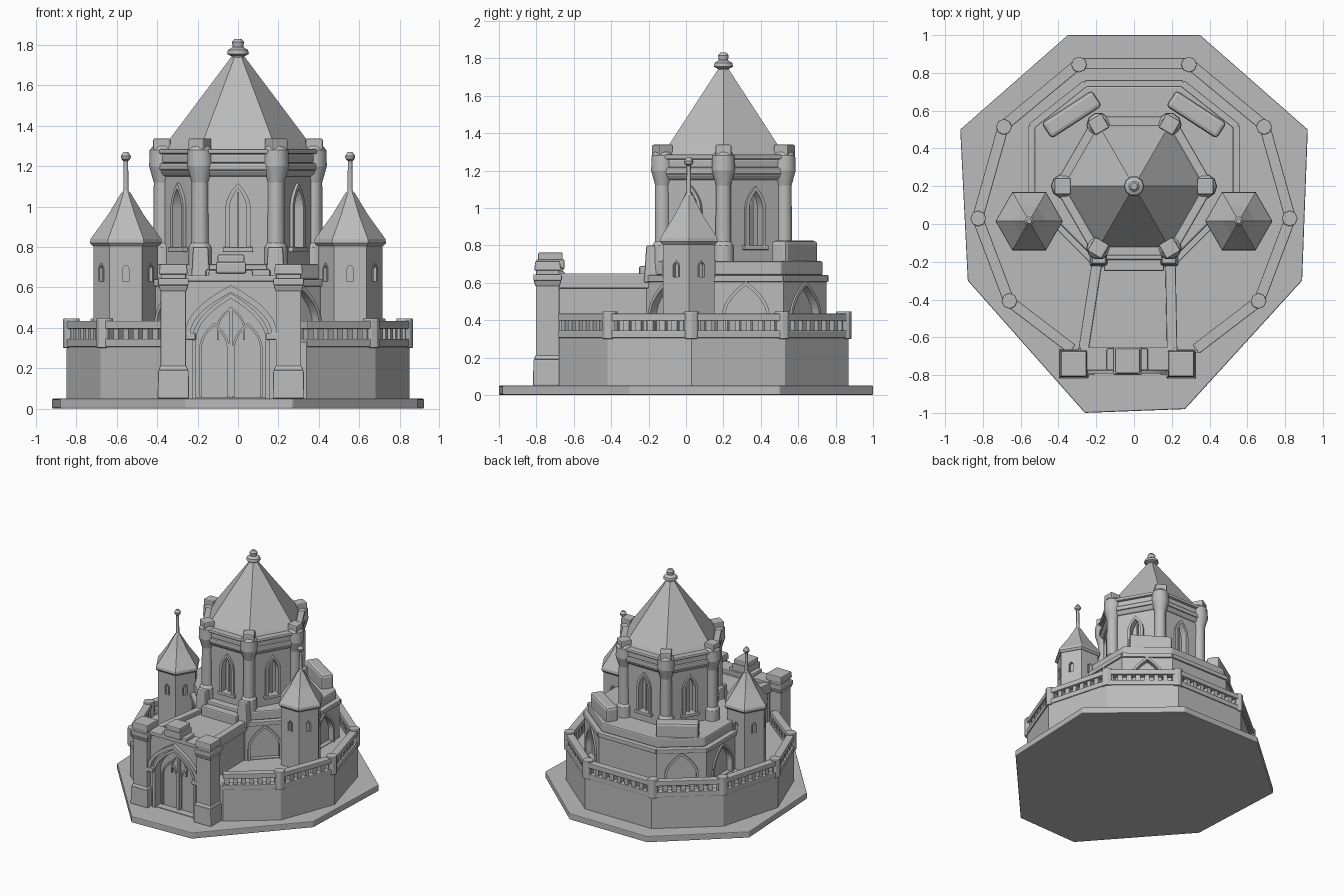
import bpy, bmesh, math
from mathutils import Matrix, Vector

if "Cube" in bpy.data.objects:
    bpy.data.objects.remove(bpy.data.objects["Cube"])

stone = bpy.data.materials.new("grey stone")
stone.use_nodes = True
GREY = (0.5, 0.5, 0.5, 1)
stone.diffuse_color = GREY
stone.node_tree.nodes["Principled BSDF"].inputs["Base Color"].default_value = GREY


def build(name, pieces, bevel=0.0, cuts=None, smooth=False):
    """Each piece is (profile, low, high, matrix, top scale), extruded along local z."""
    bm = bmesh.new()
    for profile, low, high, matrix, taper in pieces:
        mid = sum((Vector(p) for p in profile), Vector((0, 0))) / len(profile)
        base = [bm.verts.new(matrix @ Vector((*p, low))) for p in profile]
        top = [bm.verts.new(matrix @ Vector((*(mid + (Vector(p) - mid) * taper), high))) for p in profile]
        bm.faces.new(base[::-1])
        bm.faces.new(top)
        for i in range(len(base)):
            j = (i + 1) % len(base)
            bm.faces.new((base[i], base[j], top[j], top[i]))
    bmesh.ops.recalc_face_normals(bm, faces=bm.faces)
    mesh = bpy.data.meshes.new(name)
    bm.to_mesh(mesh)
    bm.free()
    mesh.materials.append(stone)
    obj = bpy.data.objects.new(name, mesh)
    bpy.context.collection.objects.link(obj)
    if bevel:
        mod = obj.modifiers.new("soft edges", 'BEVEL')
        mod.width, mod.segments, mod.limit_method = bevel, 2, 'ANGLE'
    if cuts:
        cutter = build(name + "_cutter", cuts)
        cutter.hide_render = True
        cutter.hide_viewport = True
        mod = obj.modifiers.new("recesses", 'BOOLEAN')
        mod.object, mod.operation, mod.solver = cutter, 'DIFFERENCE', 'EXACT'
    if smooth:
        bpy.ops.object.select_all(action='DESELECT')
        obj.select_set(True)
        bpy.context.view_layer.objects.active = obj
        bpy.ops.object.shade_smooth_by_angle(angle=math.radians(50))
    return obj


def prism(profile, low, high, taper=1.0):
    return (profile, low, high, Matrix(), taper)


def on_wall(frame, profile, low, high):
    return (profile, low, high, frame, 1.0)


def rect(x0, x1, y0, y1):
    return [(x0, y0), (x1, y0), (x1, y1), (x0, y1)]


def square(x, y, r):
    return rect(x - r, x + r, y - r, y + r)


def ngon(n, r, x=0, y=0):
    return [(x + r * math.cos(math.tau * i / n), y + r * math.sin(math.tau * i / n)) for i in range(n)]


def mirrored(points):
    return points + [(-x, y) for x, y in reversed(points)]


def wall(x, y, angle):
    """Frame with local x along the wall, y up and z outward."""
    n, up = Vector((math.cos(angle), math.sin(angle), 0)), Vector((0, 0, 1))
    return Matrix.Translation((x, y, 0)) @ Matrix((up.cross(n), up, n)).transposed().to_4x4()


def edges(points):
    for (ax, ay), (bx, by) in zip(points, points[1:] + points[:1]):
        frame = wall((ax + bx) / 2, (ay + by) / 2, math.atan2(ax - bx, by - ay))
        yield frame, math.hypot(bx - ax, by - ay)


def arch(w, foot, spring, apex):
    half = [(w * (1 - (i / 8) ** 2), spring + (apex - spring) * i / 8) for i in range(9)]
    return [(w, foot)] + half + [(-x, z) for x, z in half[-2::-1]] + [(-w, foot)]


def arch_ring(w, foot, spring, apex, t):
    return arch(w + t, foot, spring, apex + t * 1.3) + arch(w, foot, spring, apex)[::-1]


def lathe(name, x, y, profile, n, smooth=False):
    build(name, [prism(ngon(n, r0, x, y), z0, z1, r1 / r0)
                 for (r0, z0), (r1, z1) in zip(profile, profile[1:])], smooth=smooth)


# Base slab and terrace
build("base_slab", [prism([(0.27, -0.98), (0.89, -0.3), (0.92, 0.5), (0.35, 1), (-0.35, 1),
                           (-0.92, 0.5), (-0.88, -0.3), (-0.26, -1)], 0, 0.05)], 0.006)
terrace = mirrored([(0.34, -0.68), (0.68, -0.42), (0.85, 0.03), (0.71, 0.53), (0.3, 0.87)])
build("terrace", [prism(terrace, 0.05, 0.33)])

# Balustrade around the terrace, open at the gate
rails, balusters = [], []
for frame, length in list(edges(terrace))[:-1]:
    h = length / 2
    rails.append(on_wall(frame, rect(-h, h, 0.395, 0.435), -0.05, 0.008))
    rails.append(on_wall(frame, rect(-h, h, 0.305, 0.345), -0.05, 0.008))
    count = round(length / 0.065)
    for i in range(count):
        u = -h + length * (i + 0.5) / count
        balusters.append(on_wall(frame, rect(u - 0.017, u + 0.017, 0.34, 0.4), -0.045, -0.005))
build("balustrade_rails", rails, 0.005)
build("balusters", balusters)
build("balustrade_posts", [prism(ngon(8, 0.042, x * 0.97, y * 0.97), 0.3, 0.447) for x, y in terrace[1:-1]], 0.005)

# Lower storey with pointed blind arches
storey = mirrored([(0.21, -0.21), (0.42, 0), (0.55, 0.12), (0.55, 0.52), (0.26, 0.75)])
sides = list(edges(storey))
arched = [sides[i][0] for i in (0, 2, 3, 5, 6, 8)]
build("lower_storey", [prism(storey, 0.3, 0.64)],
      cuts=[on_wall(f, arch(0.11, 0.335, 0.42, 0.585), -0.035, 0.05) for f in arched])
build("lower_storey_arches", [on_wall(f, arch_ring(0.11, 0.33, 0.42, 0.585, 0.018), -0.01, 0.012) for f in arched])
build("lower_storey_cornice", [on_wall(f, rect(-l / 2, l / 2, 0.605, 0.64), -0.04, 0.012) for f, l in sides], 0.005)
build("upper_ledge", [prism([(x * 0.96, 0.27 + (y - 0.27) * 0.96) for x, y in storey], 0.64, 0.715)], 0.01)
for side, label in ((-1, "right"), (1, "left")):
    frame = wall(side * 0.33, 0.58, math.radians(90 - side * 33))
    build(label + "_back_parapet", [on_wall(frame, rect(-0.16, 0.16, 0.6, 0.825), -0.05, 0.05)], 0.02)

# Main hexagonal tower
CY = 0.2
hexagon = ngon(6, 0.385, 0, CY)
faces = [f for f, l in edges(hexagon)]
build("main_tower", [prism(hexagon, 0.6, 1.2)],
      cuts=[on_wall(f, arch(0.042, 0.8, 0.99, 1.09), -0.04, 0.05) for f in faces])
build("tower_window_frames", [on_wall(f, arch_ring(0.042, 0.79, 0.99, 1.09, 0.02), -0.01, 0.016) for f in faces])
build("tower_window_sills", [on_wall(f, rect(-0.075, 0.075, 0.775, 0.8), -0.01, 0.025) for f in faces], 0.005)
build("tower_window_mullions", [on_wall(f, rect(-0.006, 0.006, 0.8, 1.07), -0.04, -0.015) for f in faces])
build("tower_cornice", [prism(ngon(6, 0.395, 0, CY), 1.15, 1.18, 1.06), prism(ngon(6, 0.422, 0, CY), 1.18, 1.215),
                        prism(ngon(6, 0.408, 0, CY), 1.215, 1.26), prism(ngon(6, 0.425, 0, CY), 1.26, 1.285)], 0.008)
for i, (x, y) in enumerate(ngon(6, 0.375, 0, CY)):
    lathe("tower_column_%d" % i, x, y, [(0.06, 0.7), (0.058, 0.8), (0.044, 0.82), (0.042, 1.12), (0.065, 1.2),
                                        (0.062, 1.28), (0.046, 1.3)], 10, True)
    frame = wall(x, y, math.radians(60 * i))
    build("tower_merlon_%d" % i, [on_wall(frame, rect(-0.043, 0.043, 1.27, 1.338), -0.04, 0.045)], 0.008)
for side, label in ((-1, "right"), (1, "left")):
    build(label + "_tower_foot", [prism(square(side * 0.185, -0.175, 0.05), 0.6, 0.8, 0.75)], 0.01)
lathe("tower_roof", 0, CY, [(0.375, 1.28), (0.36, 1.305), (0.03, 1.745)], 6)
lathe("tower_finial", 0, CY, [(0.028, 1.72), (0.032, 1.745), (0.054, 1.755), (0.05, 1.775), (0.026, 1.79),
                              (0.03, 1.815), (0.018, 1.83)], 10, True)

# Two side turrets
for side, label in ((-1, "right"), (1, "left")):
    x, y = side * 0.555, 0.015
    body = ngon(6, 0.16, x, y)
    slits = [f for f, l in edges(body)]
    build(label + "_turret", [prism(body, 0.3, 0.82)],
          cuts=[on_wall(f, arch(0.015, 0.63, 0.69, 0.71), -0.02, 0.05) for f in slits])
    build(label + "_turret_slit_frames", [on_wall(f, arch_ring(0.015, 0.63, 0.69, 0.71, 0.008), -0.005, 0.005) for f in slits])
    lathe(label + "_turret_roof", x, y, [(0.165, 0.805), (0.178, 0.82), (0.175, 0.84), (0.088, 0.96), (0.022, 1.07)], 6)
    lathe(label + "_turret_spire", x, y, [(0.024, 1.06), (0.013, 1.08), (0.011, 1.225), (0.022, 1.235),
                                          (0.025, 1.25), (0.012, 1.27)], 8, True)

# Gatehouse passage and its parapets
GX = -0.035
build("gate_passage", [prism([(GX - 0.245, -0.7), (GX + 0.245, -0.7), (0.2, -0.15), (-0.2, -0.15)], 0.05, 0.615)])
build("passage_parapets", [prism([(GX + s * 0.265, -0.7), (s * 0.22, -0.18), (s * 0.165, -0.18), (GX + s * 0.21, -0.7)],
                                 0.57, 0.65) for s in (-1, 1)], 0.006)
build("passage_end_ledge", [prism(rect(-0.16, 0.16, -0.25, -0.15), 0.6, 0.69)], 0.01)

# Gate front with pointed door, hood moulding and tracery
front = wall(GX, -0.76, -math.pi / 2)
build("gate_front", [prism(rect(GX - 0.25, GX + 0.25, -0.76, -0.66), 0.05, 0.655)],
      cuts=[on_wall(front, arch(0.172, 0.055, 0.34, 0.545), -0.06, 0.05)])
build("gate_arch_moulding", [on_wall(front, arch_ring(0.172, 0.05, 0.34, 0.545, 0.02), -0.03, 0.015),
                             on_wall(front, arch_ring(0.2, 0.36, 0.37, 0.575, 0.028), -0.02, 0.032)])
build("gate_capitals", [on_wall(front, rect(s * 0.205 - 0.03, s * 0.205 + 0.03, 0.34, 0.375), -0.03, 0.04)
                        for s in (-1, 1)], 0.006)
shift = [front @ Matrix.Translation((s * 0.082, 0, 0)) for s in (-1, 1)]
build("door_tracery", [on_wall(front, rect(-0.009, 0.009, 0.05, 0.5), -0.065, -0.04),
                       on_wall(front, arch_ring(0.06, 0.34, 0.4, 0.49, 0.01), -0.065, -0.045)]
      + [on_wall(f, arch_ring(0.062, 0.06, 0.3, 0.41, 0.012), -0.065, -0.045) for f in shift])
build("gate_crest", [prism(rect(GX - 0.11, GX + 0.11, -0.775, -0.66), 0.64, 0.685),
                     prism(square(GX, -0.725, 0.075), 0.67, 0.725),
                     prism(square(GX, -0.725, 0.066), 0.72, 0.762)], 0.008)
build("gate_cornice", [prism(rect(GX - 0.25, GX + 0.25, -0.775, -0.65), 0.63, 0.66)], 0.005)

# Two gate piers with stepped plinths and caps
for side, label in ((-1, "right"), (1, "left")):
    x, y = GX + side * 0.285, -0.74
    steps = [(0.078, 0.05, 0.19, 0.97), (0.074, 0.19, 0.215, 0.85), (0.063, 0.2, 0.59, 1), (0.064, 0.58, 0.61, 1.17),
             (0.076, 0.61, 0.645, 1), (0.062, 0.64, 0.67, 1), (0.071, 0.665, 0.715, 0.94)]
    build(label + "_gate_pier", [prism(square(x, y, r), z0, z1, t) for r, z0, z1, t in steps], 0.006)
